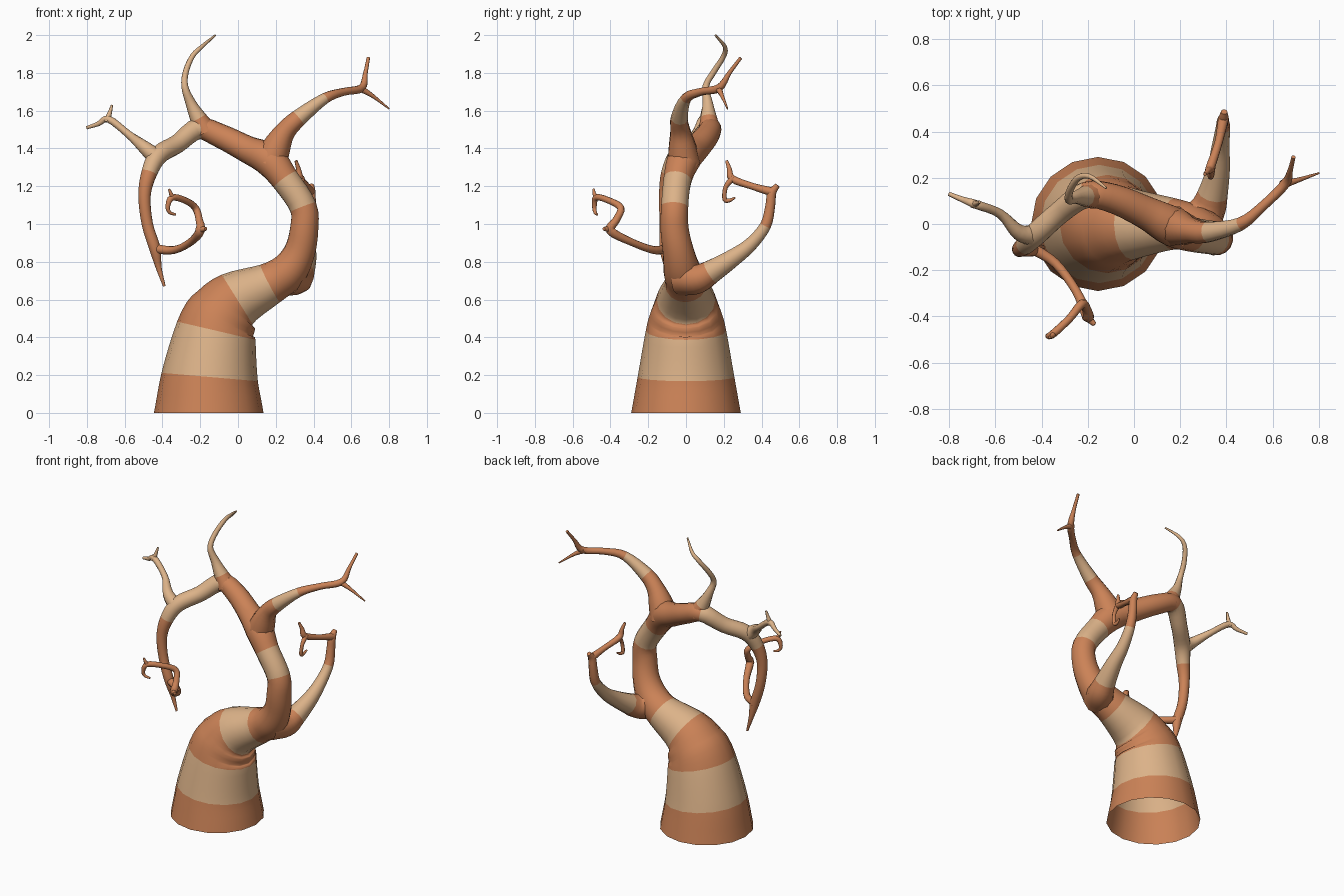
import bpy, bmesh, math
from mathutils import Vector


def material(name, rgb):
    m = bpy.data.materials.new(name)
    m.diffuse_color = (*rgb, 1)
    return m


MATS = [material("orange bark", (0.60, 0.225, 0.095)),
        material("tan bark", (0.72, 0.45, 0.25))]


def spline(a, b, c, d, t):
    return 0.5 * (2 * b + (c - a) * t + (2 * a - 5 * b + 4 * c - d) * t * t
                  + (3 * b - a - 3 * c + d) * t ** 3)


def limb(name, points, colors, sides=10, steps=4, base_dir=None):
    """Tapered tube through (x, y, z, radius); colors has one digit per span."""
    P = [Vector(p) for p in points]
    ext = [2 * P[0] - P[1]] + P + [2 * P[-1] - P[-2]]
    rings, cols = [], []
    for i in range(len(P) - 1):
        for s in range(steps):
            rings.append(spline(*ext[i:i + 4], s / steps))
            cols.append(int(colors[min(i, len(colors) - 1)]))
    rings.append(P[-1])
    cen = [r.to_3d() for r in rings]
    n = len(cen)
    bm = bmesh.new()
    loops, u, old = [], None, None
    for i in range(n):
        t = (cen[min(i + 1, n - 1)] - cen[max(i - 1, 0)]).normalized()
        if i == 0 and base_dir:
            t = Vector(base_dir)
        if u is None:
            u = t.cross(Vector((0, 1, 0)) if abs(t.y) < 0.8 else Vector((1, 0, 0)))
        else:
            u = old.rotation_difference(t) @ u
        u = (u - t * u.dot(t)).normalized()
        v, old = t.cross(u), t
        r = max(rings[i][3], 0.004)
        loops.append([bm.verts.new(cen[i] + r * (u * math.cos(a) + v * math.sin(a)))
                      for a in (2 * math.pi * k / sides for k in range(sides))])
    for i in range(n - 1):
        for k in range(sides):
            j = (k + 1) % sides
            f = bm.faces.new((loops[i][k], loops[i][j], loops[i + 1][j], loops[i + 1][k]))
            f.material_index = cols[i]
            f.smooth = True
    bm.faces.new(loops[-1]).material_index = cols[-1]     # closed tip, open base
    me = bpy.data.meshes.new(name)
    bm.to_mesh(me)
    bm.free()
    for m in MATS:
        me.materials.append(m)
    ob = bpy.data.objects.new(name, me)
    bpy.context.collection.objects.link(ob)
    return ob


# Trunk, sweeping over into the left bough and its drooping tip
limb("trunk", [
    (-.155, 0, 0, .29), (-.15, 0, .19, .256), (-.115, 0, .435, .213),
    (-.07, 0, .53, .188), (-.005, 0, .60, .155), (.17, 0, .685, .112),
    (.265, -.02, .75, .1), (.325, -.04, .85, .084), (.35, -.06, .97, .076),
    (.345, -.06, 1.09, .073), (.25, -.045, 1.235, .075), (.165, -.01, 1.34, .087),
    (.05, .05, 1.395, .072), (-.09, .11, 1.465, .064), (-.21, .125, 1.505, .057),
    (-.32, .05, 1.425, .05), (-.42, -.04, 1.365, .05), (-.47, -.09, 1.27, .042),
    (-.495, -.11, 1.15, .033), (-.48, -.11, 1.0, .03), (-.44, -.11, .87, .03),
    (-.42, -.1, .77, .016), (-.39, -.1, .67, .007)],
    "0100100001000011100000", sides=16, base_dir=(0, 0, 1))

# Right bough and its fork
limb("right_bough", [
    (.17, -.01, 1.32, .09), (.205, -.02, 1.41, .075), (.25, -.03, 1.49, .055),
    (.32, -.035, 1.56, .046), (.46, .0, 1.665, .029), (.56, .08, 1.7, .021),
    (.655, .175, 1.72, .021), (.675, .23, 1.8, .012), (.69, .29, 1.88, .009)],
    "00010000")
limb("right_bough_twig", [(.64, .17, 1.722, .02), (.71, .19, 1.68, .011),
                          (.8, .22, 1.61, .004)], "0", sides=8)

# Twig rising from the top of the left bough
limb("top_twig", [
    (-.17, .125, 1.49, .062), (-.21, .12, 1.56, .045), (-.25, .115, 1.64, .028),
    (-.282, .105, 1.73, .018), (-.275, .15, 1.81, .016), (-.24, .2, 1.89, .014),
    (-.19, .205, 1.94, .011), (-.12, .155, 2.0, .005)], "0111111")

# Far-left twig with its fork
limb("left_twig", [
    (-.43, -.05, 1.35, .048), (-.5, -.035, 1.41, .034), (-.58, .045, 1.475, .02),
    (-.685, .085, 1.555, .019), (-.74, .105, 1.53, .013), (-.8, .13, 1.51, .009)],
    "1")
limb("left_twig_fork", [(-.695, .085, 1.54, .018), (-.68, .09, 1.585, .012),
                        (-.667, .095, 1.63, .006)], "1", sides=8)

# Curling branch at the front
limb("front_curl", [
    (-.45, -.1, .87, .026), (-.34, -.17, .862, .021), (-.25, -.29, .905, .02),
    (-.2, -.4, .965, .025), (-.205, -.37, 1.02, .02), (-.225, -.345, 1.085, .019),
    (-.28, -.41, 1.125, .017), (-.35, -.475, 1.14, .017), (-.372, -.485, 1.09, .012),
    (-.36, -.48, 1.06, .009), (-.33, -.47, 1.05, .006)], "0")
limb("front_curl_tip", [(-.345, -.47, 1.135, .016), (-.355, -.485, 1.16, .01),
                        (-.365, -.49, 1.185, .006)], "0", sides=8)
limb("front_curl_knob", [(-.21, -.395, .97, .022), (-.17, -.435, .975, .01)],
     "0", sides=8)

# Branch rising at the back, folding forward into a small fork
limb("back_branch", [
    (.26, -.02, .72, .1), (.315, .06, .71, .082), (.34, .13, .745, .066),
    (.365, .24, .815, .05), (.375, .34, .89, .038), (.385, .42, .99, .031),
    (.385, .445, 1.09, .027), (.387, .455, 1.165, .024), (.39, .485, 1.205, .014)],
    "001110000")
limb("back_branch_fold", [
    (.387, .455, 1.17, .024), (.365, .35, 1.2, .018), (.33, .245, 1.24, .02),
    (.32, .23, 1.29, .013), (.307, .215, 1.335, .008)], "0")
limb("back_branch_hook", [
    (.335, .25, 1.245, .018), (.335, .21, 1.195, .012), (.33, .205, 1.13, .012),
    (.33, .23, 1.125, .01), (.335, .26, 1.14, .005)], "0", sides=8)
